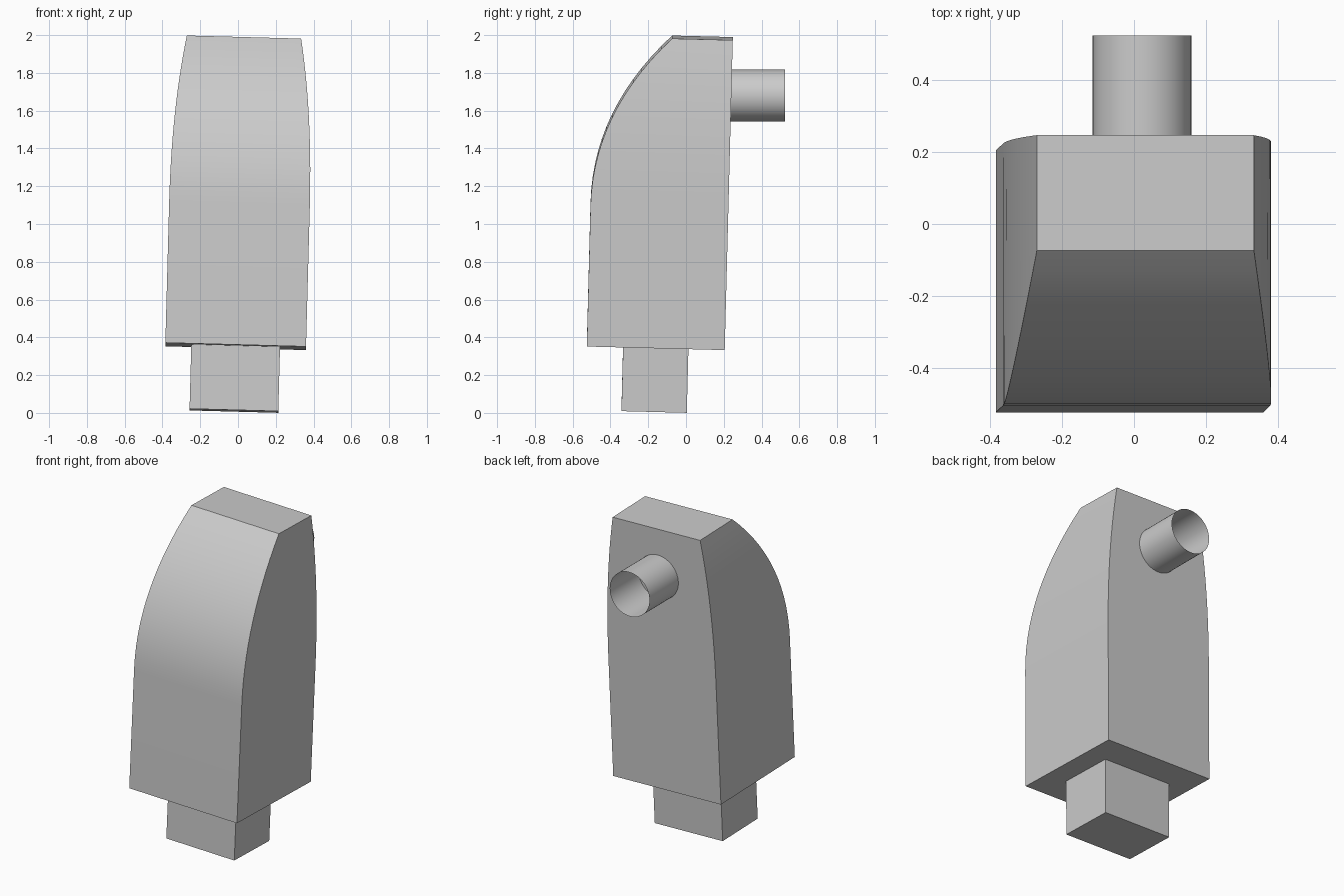
import bpy, bmesh, math
from mathutils import Matrix, Vector

cube = bpy.data.objects.get("Cube")
if cube:
    bpy.data.objects.remove(cube, do_unlink=True)

grey = bpy.data.materials.new("light_grey")
grey.use_nodes = True
grey.diffuse_color = (0.6, 0.6, 0.6, 1)
grey.node_tree.nodes["Principled BSDF"].inputs["Base Color"].default_value = (0.6, 0.6, 0.6, 1)

# The body and neck lean slightly to the left and back
LEAN = (Matrix.Translation((-0.0125, -0.16, 0.352))
        @ Matrix.Rotation(0.027, 4, 'Y') @ Matrix.Rotation(-0.026, 4, 'X'))


def add_object(name, bm, matrix=Matrix.Identity(4)):
    bmesh.ops.recalc_face_normals(bm, faces=bm.faces)
    bm.transform(matrix)
    mesh = bpy.data.meshes.new(name)
    bm.to_mesh(mesh)
    bm.free()
    mesh.materials.append(grey)
    obj = bpy.data.objects.new(name, mesh)
    bpy.context.collection.objects.link(obj)
    bpy.ops.object.select_all(action='DESELECT')
    obj.select_set(True)
    bpy.context.view_layer.objects.active = obj
    bpy.ops.object.shade_smooth_by_angle(angle=math.radians(30))
    return obj


def loft(sections):
    """Closed solid through rectangles given as (half width, front, back, height)."""
    bm = bmesh.new()
    rings = []
    for w, front, back, h in sections:
        corners = ((-w, front), (w, front), (w, back), (-w, back))
        rings.append([bm.verts.new((x, y, h)) for x, y in corners])
    for low, high in zip(rings, rings[1:]):
        for i in range(4):
            j = (i + 1) % 4
            bm.faces.new((low[i], low[j], high[j], high[i]))
    bm.faces.new(rings[0][::-1])
    bm.faces.new(rings[-1])
    return bm


def curve(a, b, c, t):
    return a * (1 - t) ** 2 + 2 * b * t * (1 - t) + c * t * t


# Body: straight lower part, then front and sides curve in to a flat top
STEPS = 14
sections = [(0.3725, -0.365, 0.365, 0)]
for i in range(STEPS + 1):
    t = i / STEPS
    sections.append((curve(0.3725, 0.3725, 0.3025, t),
                     curve(-0.365, -0.365, 0.044, t),
                     0.365,
                     curve(0.74, 1.24, 1.64, t)))
add_object("body", loft(sections), LEAN)

# Neck block under the body
add_object("neck", loft([(0.235, -0.173, 0.173, -0.341), (0.235, -0.173, 0.173, 0.0)]), LEAN)

# Open level pipe on the back
bm = bmesh.new()
bmesh.ops.create_cone(bm, cap_ends=False, segments=48, radius1=0.1375, radius2=0.1375, depth=0.3)
add_object("back_pipe", bm,
           Matrix.Translation((0.0225, 0.375, 1.68)) @ Matrix.Rotation(math.pi / 2, 4, 'X'))
